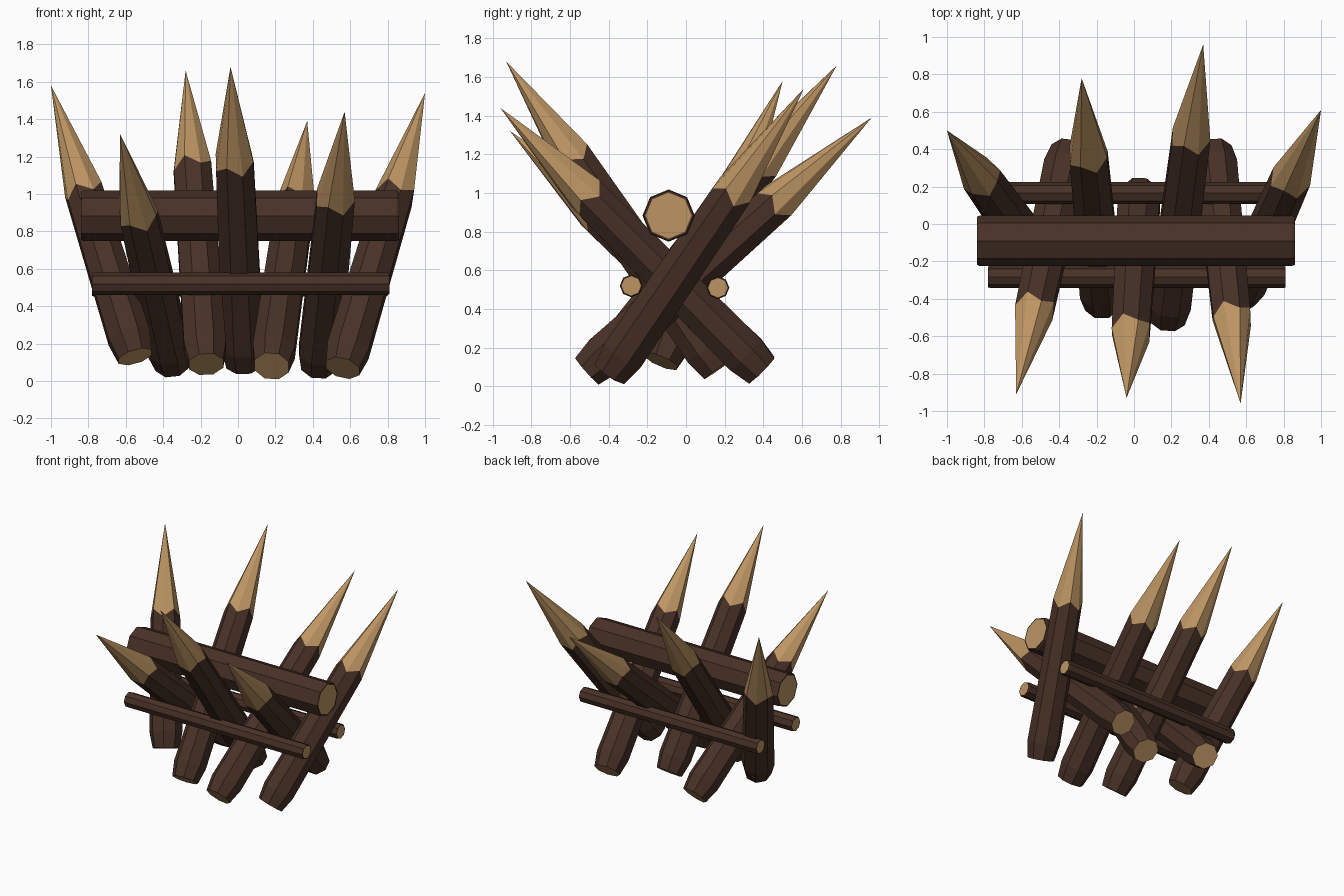
import bpy, bmesh, math
from mathutils import Vector

if "Cube" in bpy.data.objects:
    bpy.data.objects.remove(bpy.data.objects["Cube"])


def material(name, rgb):
    m = bpy.data.materials.new(name)
    m.diffuse_color = (*rgb, 1)
    m.use_nodes = True
    m.node_tree.nodes["Principled BSDF"].inputs["Base Color"].default_value = m.diffuse_color
    return m


BARK = material("dark_bark", (0.065, 0.031, 0.020))
WOOD = material("cut_wood", (0.51, 0.30, 0.125))


def ring(bm, centre, axis, r, sides, phase=0.0, zig=0.0):
    """Ring of vertices around an axis; zig shifts every other one along it."""
    ref = Vector((0, 0, 1)) if abs(axis.z) < 0.5 else Vector((1, 0, 0))
    u = (ref - axis * ref.dot(axis)).normalized()
    v = axis.cross(u)
    out = []
    for i in range(sides):
        a = 2 * math.pi * i / sides + phase
        shift = zig if i % 2 else -zig
        out.append(bm.verts.new(centre + axis * shift
                                + (u * math.cos(a) + v * math.sin(a)) * r))
    return out


def loft(bm, a, b, mat):
    n = len(a)
    for i in range(n):
        j = (i + 1) % n
        bm.faces.new((a[i], a[j], b[j], b[i])).material_index = mat


def finish(bm, name):
    bmesh.ops.recalc_face_normals(bm, faces=bm.faces)
    me = bpy.data.meshes.new(name)
    bm.to_mesh(me)
    bm.free()
    me.materials.append(BARK)
    me.materials.append(WOOD)
    ob = bpy.data.objects.new(name, me)
    bpy.context.collection.objects.link(ob)


def stake(name, foot, tip, cut):
    """Bark shaft with a tapered foot and a carved wooden point."""
    foot, tip = Vector(foot), Vector(tip)
    axis = (tip - foot).normalized()
    length = (tip - foot).length
    bm = bmesh.new()
    ph = math.pi / 8
    r0 = ring(bm, foot, axis, 0.099, 8, ph)
    r1 = ring(bm, foot + axis * 0.12, axis, 0.122, 8, ph)
    r2 = ring(bm, foot + axis * length * cut, axis, 0.109, 8, ph, 0.028)
    loft(bm, r0, r1, 0)
    loft(bm, r1, r2, 0)
    bm.faces.new(r0).material_index = 1
    point = bm.verts.new(tip)
    for i in range(8):
        bm.faces.new((r2[i], r2[(i + 1) % 8], point)).material_index = 1
    finish(bm, name)


def beam(name, x0, x1, y, z, r, rim):
    """Horizontal octagonal log with bevelled bark rim and wooden end caps."""
    bm = bmesh.new()
    axis = Vector((1, 0, 0))
    spec = [(x0, r - rim), (x0, r - rim * 0.4), (x0 + rim, r),
            (x1 - rim, r), (x1, r - rim * 0.4), (x1, r - rim)]
    rings = [ring(bm, Vector((x, y, z)), axis, rad, 8) for x, rad in spec]
    for a, b in zip(rings, rings[1:]):
        loft(bm, a, b, 0)
    for end in (rings[0], rings[-1]):
        bm.faces.new(end).material_index = 1
    finish(bm, name)


# stakes pointing to the back
back = [((-0.55, -0.13, 0.13), (-1.00, 0.50, 1.58), 0.60),
        ((-0.17, -0.43, 0.09), (-0.28, 0.78, 1.66), 0.66),
        ((0.18, -0.51, 0.08), (0.37, 0.96, 1.39), 0.66),
        ((0.56, -0.39, 0.07), (1.00, 0.61, 1.54), 0.63)]
# stakes pointing to the front
front = [((-0.35, 0.39, 0.09), (-0.63, -0.91, 1.32), 0.65),
         ((0.03, 0.17, 0.09), (-0.04, -0.93, 1.68), 0.68),
         ((0.43, 0.39, 0.08), (0.57, -0.96, 1.44), 0.66)]
for side, group in (("back", back), ("front", front)):
    for n, args in enumerate(group, 1):
        stake(f"{side}_stake_{n}", *args)

# main log resting in the crossing, and two thin rails below
beam("main_log", -0.84, 0.86, -0.09, 0.883, 0.135, 0.016)
beam("front_rail", -0.78, 0.81, -0.283, 0.52, 0.059, 0.009)
beam("back_rail", -0.78, 0.80, 0.165, 0.51, 0.059, 0.009)
